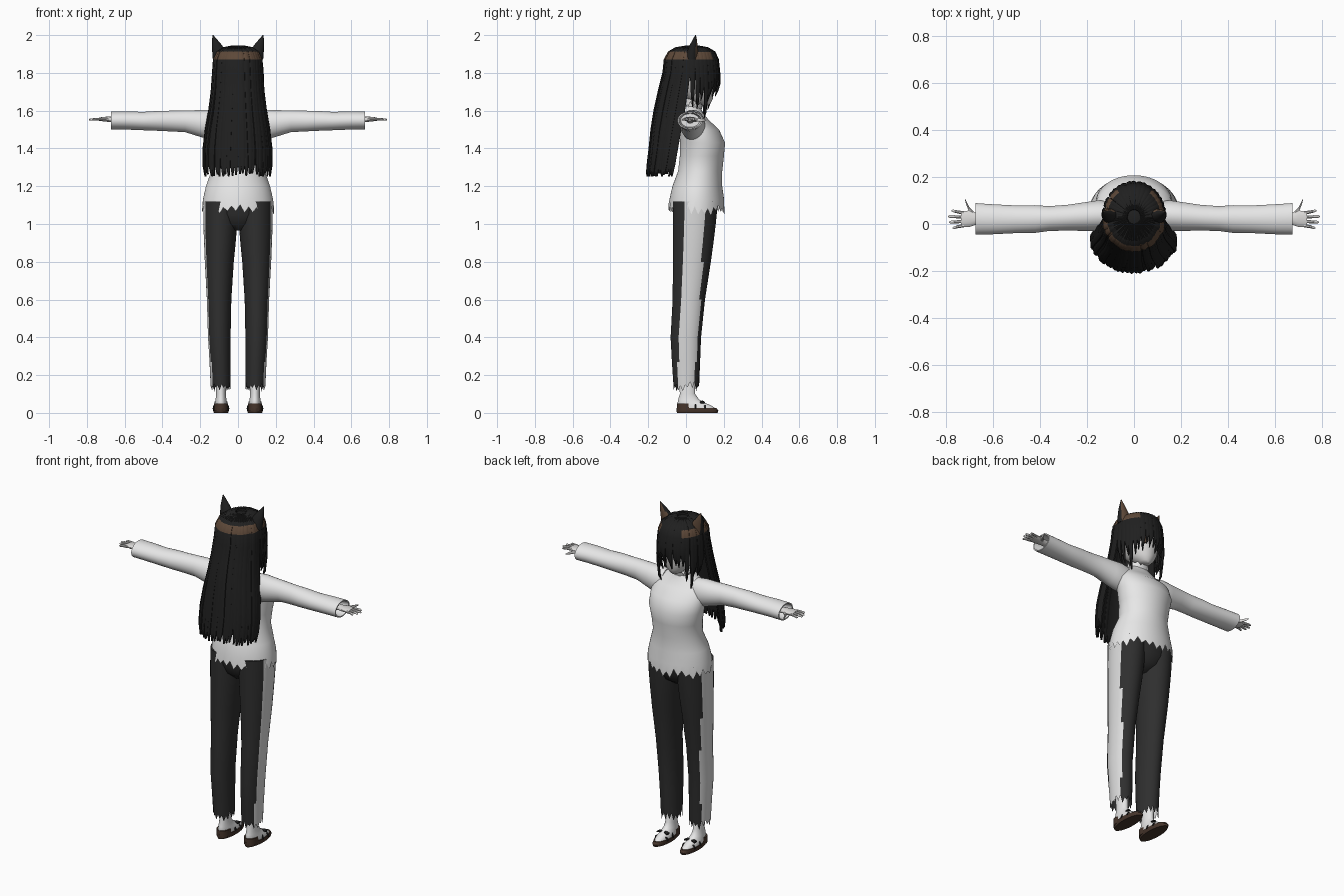
import bpy, bmesh, math, random
from mathutils import Vector as V

random.seed(4)
cube = bpy.data.objects.get("Cube")
if cube:
    bpy.data.objects.remove(cube)


def material(name, r, g, b):
    m = bpy.data.materials.new(name)
    m.use_nodes = True
    m.diffuse_color = (r, g, b, 1)
    m.node_tree.nodes["Principled BSDF"].inputs["Base Color"].default_value = (r, g, b, 1)
    return m


WHITE = material("shirt white", .8, .8, .8)
SKIN = material("pale skin", .7, .69, .68)
STRIPE = material("stripe grey", .7, .7, .7)
PANTS = material("trouser black", .028, .028, .028)
HAIR = material("hair black", .014, .014, .014)
BROWN = material("hair band brown", .11, .065, .04)
SOLE = material("sole brown", .06, .035, .024)


def loft(bm, rings, n=12, jag=0, caps=True):
    """Skin rings of (centre, u axis, v axis); jag cuts a torn edge into the first ring."""
    rows = []
    for k, (c, u, v) in enumerate(rings):
        row = []
        for i in range(n):
            t = math.tau * (i + .5) / n
            p = V(c) + V(u) * math.cos(t) + V(v) * math.sin(t)
            if jag and k == 0:
                p.z += jag * ((i % 2) - .5) + random.uniform(-.4, .4) * jag
            row.append(bm.verts.new(p))
        rows.append(row)
    for a, b in zip(rows, rows[1:]):
        for i in range(n):
            j = (i + 1) % n
            bm.faces.new((a[i], a[j], b[j], b[i]))
    if caps:
        bm.faces.new(rows[-1])
        if not jag:
            bm.faces.new(rows[0])


def flat(rows):
    """Rings stacked along z from (z, x, y, half width, half depth)."""
    return [((x, y, z), (a, 0, 0), (0, b, 0)) for z, x, y, a, b in rows]


def along_x(rows):
    """Rings stacked along x from (x, y, z, half depth, half height)."""
    return [((x, y, z), (0, a, 0), (0, 0, b)) for x, y, z, a, b in rows]


def strand(bm, path, out, widths, thick, n=6):
    """Flat tapering strand on a path; out points away from the surface."""
    side = V((out.y, -out.x, 0)).normalized()
    rings = []
    for k, p in enumerate(path):
        d = path[min(k + 1, len(path) - 1)] - path[max(k - 1, 0)]
        s = widths[k]
        rings.append((p, side * s, d.cross(side).normalized() * min(thick, s)))
    loft(bm, rings, n)


def finish(bm, name, mats, rule=None, mirror=False, angle=40):
    bmesh.ops.recalc_face_normals(bm, faces=bm.faces)
    for f in bm.faces:
        if rule:
            f.material_index = int(rule(f))
    me = bpy.data.meshes.new(name)
    bm.to_mesh(me)
    bm.free()
    ob = bpy.data.objects.new(name, me)
    bpy.context.collection.objects.link(ob)
    for m in mats:
        me.materials.append(m)
    bpy.ops.object.select_all(action='DESELECT')
    ob.select_set(True)
    bpy.context.view_layer.objects.active = ob
    bpy.ops.object.shade_smooth_by_angle(angle=math.radians(angle))
    if mirror:
        ob.modifiers.new("Mirror", 'MIRROR').use_mirror_merge = False
    return ob


# Shirt body with torn hem
bm = bmesh.new()
loft(bm, flat([(1.075, 0, .055, .19, .148), (1.13, 0, .057, .186, .145), (1.2, 0, .06, .17, .132),
               (1.28, 0, .075, .142, .117), (1.36, 0, .084, .148, .117), (1.43, 0, .088, .163, .119),
               (1.5, 0, .07, .165, .105), (1.55, 0, .043, .155, .078), (1.585, 0, .03, .12, .062),
               (1.61, 0, .025, .07, .055), (1.63, 0, .025, .05, .047)]), 52, .035)
finish(bm, "shirt_body", [WHITE])

# Torn collar
bm = bmesh.new()
loft(bm, flat([(1.635, 0, .03, .062, .06), (1.6, 0, .028, .056, .052)]), 24, .025, False)
finish(bm, "collar", [WHITE])

# Sleeves, with the cuff turned inward
bm = bmesh.new()
loft(bm, along_x([(.1, .035, 1.52, .06, .08), (.15, .035, 1.526, .066, .079), (.2, .032, 1.532, .062, .071),
                  (.28, .027, 1.544, .055, .058), (.36, .023, 1.545, .053, .055), (.42, .021, 1.546, .059, .053),
                  (.5, .02, 1.545, .059, .049), (.6, .02, 1.548, .064, .048), (.672, .022, 1.548, .067, .047),
                  (.672, .022, 1.548, .06, .041), (.61, .022, 1.548, .05, .036)]), 28)
finish(bm, "sleeves", [WHITE], mirror=True)

# Hands
bm = bmesh.new()
loft(bm, along_x([(.6, .022, 1.55, .02, .018), (.665, .022, 1.553, .024, .015),
                  (.7, .022, 1.555, .036, .013), (.735, .02, 1.555, .034, .009)]), 14)
for k, tip in enumerate((.77, .785, .79, .775)):
    y = -.007 + .018 * k
    y2 = y + (k - 1.5) * .006
    loft(bm, along_x([(.722, y, 1.555, .008, .008), (.75, (y + y2) / 2, 1.555, .007, .007),
                      (tip - .006, y2, 1.553, .006, .006), (tip, y2, 1.552, .002, .002)]), 8)
loft(bm, along_x([(.675, .035, 1.55, .014, .01), (.7, .062, 1.55, .011, .009),
                  (.712, .09, 1.55, .009, .007), (.718, .105, 1.55, .003, .003)]), 8)
finish(bm, "hands", [SKIN], mirror=True)

# Trousers: a hip block, then legs with an outer stripe
bm = bmesh.new()
loft(bm, flat([(.965, 0, .04, .04, .05), (1.0, 0, .045, .12, .095), (1.05, 0, .047, .17, .114),
               (1.12, 0, .05, .178, .125)]), 32)
finish(bm, "trouser_hips", [PANTS])
bm = bmesh.new()
loft(bm, flat([(.14, .092, .002, .053, .067), (.27, .095, 0, .056, .075), (.4, .099, -.001, .06, .081),
               (.6, .1, .015, .065, .086), (.8, .099, .031, .077, .101), (.9, .096, .038, .084, .108),
               (1.0, .094, .044, .09, .114), (1.12, .092, .05, .092, .12)]), 32, .03)


def on_stripe(f):
    c = f.calc_center_median()
    t = (c.z - .14) / .98
    depth = .068 + .052 * t
    return c.x > .1 and abs(c.y - .048 * t) < depth * (.62 - .14 * t)


finish(bm, "trouser_legs", [PANTS, STRIPE], on_stripe, True)

# Feet and shoes
bm = bmesh.new()
loft(bm, flat([(.02, .09, .06, .037, .1), (.035, .09, .05, .037, .092), (.052, .09, .03, .034, .075),
               (.07, .09, .014, .029, .056), (.1, .09, .008, .026, .041), (.2, .09, .005, .028, .042)]), 24)
finish(bm, "feet", [WHITE], mirror=True)
bm = bmesh.new()
loft(bm, flat([(0, .09, .06, .038, .108), (.012, .09, .06, .042, .112), (.026, .09, .055, .041, .106)]), 28)
loft(bm, flat([(.01, .09, 0, .037, .049), (.05, .09, -.006, .037, .041)]), 24)
finish(bm, "shoe_soles", [SOLE], mirror=True)
bm = bmesh.new()
for y, z in ((.05, .06), (.1, .044)):
    arc = [V((.09 + .041 * math.cos(t), y, .02 + (z - .02) * math.sin(t)))
           for t in (math.pi * k / 8 for k in range(9))]
    loft(bm, [(p, (0, .006, 0), (p - V((.09, y, .02))).normalized() * .004) for p in arc], 6)
for s in (-1, 1):
    loft(bm, along_x([(.09, .082, .056, .004, .004), (.09 + s * .02, .086, .058, .012, .007),
                      (.09 + s * .034, .088, .054, .014, .005)]), 8)
finish(bm, "shoe_straps", [HAIR], mirror=True)

# Neck and head
bm = bmesh.new()
loft(bm, flat([(1.57, 0, .022, .045, .042), (1.62, 0, .027, .037, .037), (1.7, 0, .035, .037, .037)]), 20)
finish(bm, "neck", [SKIN])
bm = bmesh.new()
loft(bm, flat([(1.628, 0, .105, .012, .014), (1.638, 0, .09, .034, .04), (1.665, 0, .07, .062, .073),
               (1.7, 0, .055, .084, .093), (1.75, 0, .042, .1, .11), (1.81, 0, .035, .106, .118),
               (1.87, 0, .03, .09, .1), (1.91, 0, .03, .05, .06)]), 32)
finish(bm, "head", [SKIN])

# Eyes as thin plates on the face
bm = bmesh.new()
loft(bm, [((.043, .145, 1.745), (.017, -.007, 0), (0, .002, .02)),
          ((.044, .15, 1.745), (.016, -.007, 0), (0, .002, .019))], 16)
finish(bm, "eyes", [BROWN], mirror=True)

# Hair cap, cut away over the face
bm = bmesh.new()
bmesh.ops.create_uvsphere(bm, u_segments=32, v_segments=20, radius=1)
for v in bm.verts:
    v.co = V((v.co.x * .122, .028 + v.co.y * .132, 1.82 + v.co.z * .118))
bmesh.ops.delete(bm, geom=[v for v in bm.verts if v.co.z < 1.815 and v.co.y > .01], context='VERTS')
finish(bm, "hair_cap", [HAIR])


def in_band(f):
    c = f.calc_center_median()
    return 1.87 < c.z < 1.905 and c.y < .14


# Long back hair: a sheet with strands over it; levels are (z, y, half width, half depth)
LEVELS = [(1.94, .03, .03, .03), (1.928, .03, .075, .082), (1.908, .027, .108, .114), (1.87, .022, .125, .13),
          (1.8, .018, .13, .133), (1.7, .005, .137, .145), (1.6, -.01, .15, .152), (1.5, -.03, .168, .148),
          (1.4, -.048, .18, .14), (1.31, -.06, .18, .139), (1.25, -.068, .174, .137)]


def back_point(level, a, k=1.0):
    z, y, rx, ry = level
    return V((k * rx * math.cos(a), y - k * ry * math.sin(a), z))


bm = bmesh.new()
rows = [[bm.verts.new(back_point(L, math.pi * i / 24, .95)) for i in range(25)] for L in LEVELS[2:-1]]
for p, q in zip(rows, rows[1:]):
    for i in range(24):
        bm.faces.new((p[i], p[i + 1], q[i + 1], q[i]))
finish(bm, "back_hair_sheet", [HAIR])

bm = bmesh.new()
COUNT = 30
for i in range(COUNT):
    a = math.pi * (i + .5) / COUNT + random.uniform(-.02, .02)
    k = random.uniform(.96, 1.03)
    path = [back_point(L, a, k) for L in LEVELS]
    path[-1].z += random.uniform(0, .02)
    widths = [.005, .009, .012] + [.015] * 4 + [.016, .016, .012, .005]
    strand(bm, path, V((math.cos(a), -math.sin(a), 0)), widths, .008)
finish(bm, "back_hair_strands", [HAIR, BROWN], in_band)

# Fringe and side strands over the face
bm = bmesh.new()
COUNT = 19
for i in range(COUNT):
    a = math.radians(-88 + 176 * i / (COUNT - 1)) + random.uniform(-.03, .03)
    out = V((math.sin(a), math.cos(a), 0))
    sideways = abs(math.degrees(a))
    end = random.uniform(1.67, 1.73) if sideways < 45 else random.uniform(1.6, 1.66)
    if 50 < sideways < 62:
        end = 1.56
    steps = [(.22, 1.94), (.6, 1.928), (.84, 1.907), (.95, 1.87), (1, 1.81),
             (1.02, (1.81 + end) / 2), (.95, end + .03), (.88, end)]
    path = [V((out.x * .128 * k, .03 + out.y * .143 * k, z)) for k, z in steps]
    strand(bm, path, out, [.006, .011, .014, .016, .016, .013, .007, .002], .008)
finish(bm, "fringe", [HAIR, BROWN], in_band)

# Pointed ears with a brown inner face
bm = bmesh.new()
loft(bm, flat([(1.87, .088, .03, .046, .034), (1.91, .097, .034, .04, .03), (1.95, .113, .041, .026, .02),
               (1.98, .125, .047, .012, .01), (2.0, .133, .051, .002, .002)]), 16)
finish(bm, "ears", [HAIR, BROWN], lambda f: f.normal.y > .72, True)
